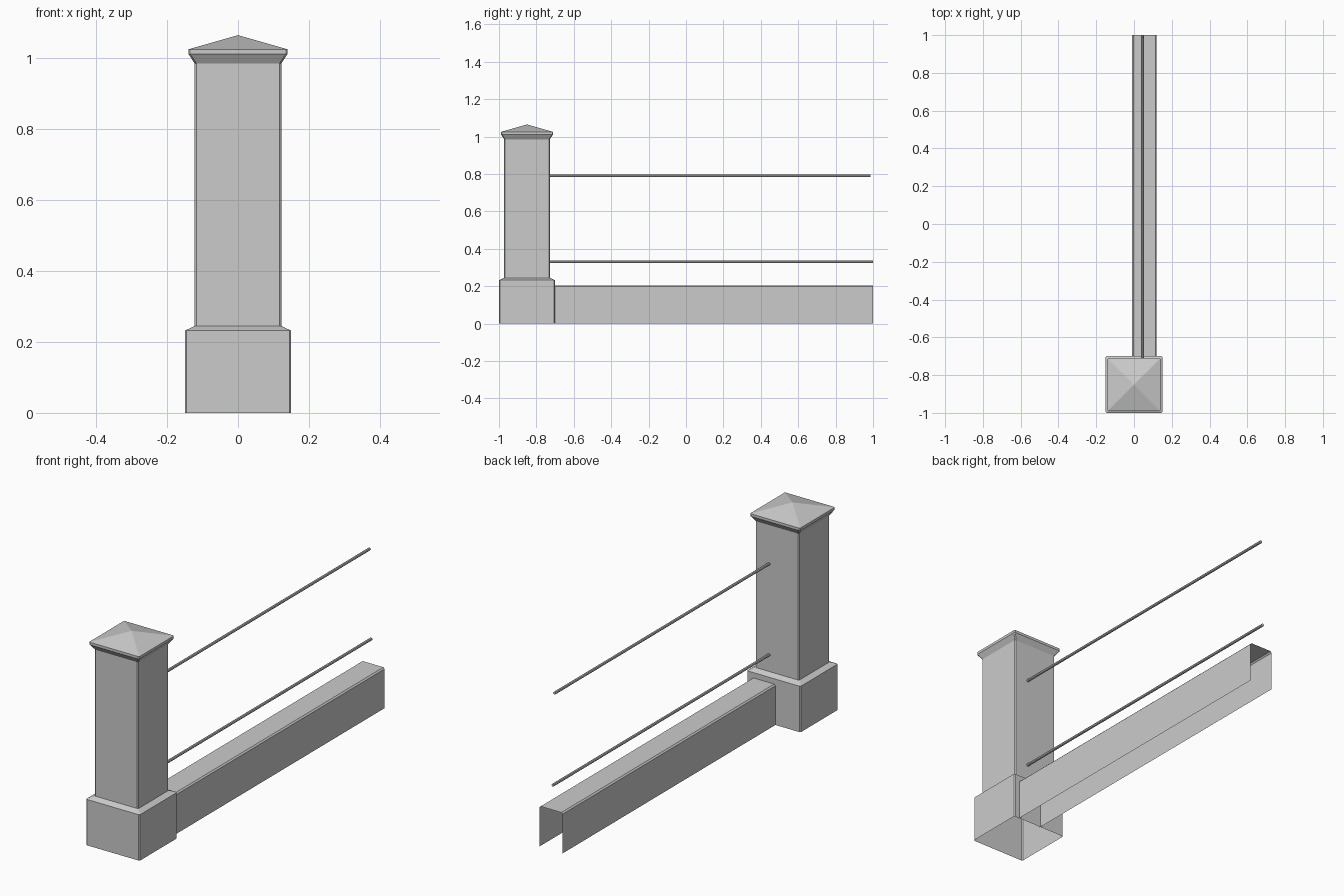
import bpy, bmesh
from mathutils import Matrix, Vector

if "Cube" in bpy.data.objects:
    bpy.data.objects.remove(bpy.data.objects["Cube"])

POST_Y = -0.85
RAIL_X = 0.045


def finish(bm, name):
    me = bpy.data.meshes.new(name)
    bmesh.ops.recalc_face_normals(bm, faces=bm.faces[:])
    bm.to_mesh(me)
    bm.free()
    ob = bpy.data.objects.new(name, me)
    bpy.context.collection.objects.link(ob)
    return ob


def square_loft(name, profile, chamfer=0.005, apex=None):
    """Stack chamfered squares given as (half width, z); open underneath."""
    bm = bmesh.new()
    rings = []
    for h, z in profile:
        k = h - chamfer
        corners = [(h, -k), (h, k), (k, h), (-k, h), (-h, k), (-h, -k), (-k, -h), (k, -h)]
        rings.append([bm.verts.new((x, y + POST_Y, z)) for x, y in corners])
    for a, b in zip(rings, rings[1:]):
        for i in range(8):
            j = (i + 1) % 8
            bm.faces.new((a[i], a[j], b[j], b[i]))
    if apex is not None:
        tip = bm.verts.new((0, POST_Y, apex))
        for i in range(8):
            bm.faces.new((rings[-1][i], rings[-1][(i + 1) % 8], tip))
    return finish(bm, name)


def rail(name, z, y0, y1, radius=0.007):
    bm = bmesh.new()
    m = Matrix.Translation(Vector((RAIL_X, (y0 + y1) / 2, z))) @ Matrix.Rotation(1.5707963, 4, 'X')
    bmesh.ops.create_cone(bm, cap_ends=True, segments=8, radius1=radius,
                          radius2=radius, depth=y1 - y0, matrix=m)
    return finish(bm, name)


# Post: hollow plinth, shaft and flared cap with a pyramid top
square_loft("post_base", [(0.15, 0), (0.15, 0.232), (0.122, 0.245)])
square_loft("post_shaft", [(0.122, 0.245), (0.122, 0.985)])
square_loft("post_cap", [(0.122, 0.985), (0.128, 0.994), (0.137, 1.008),
                         (0.14, 1.012), (0.14, 1.025)], apex=1.065)

# Low wall: open channel with chamfered top edges
bm = bmesh.new()
section = [(-0.01, 0), (-0.01, 0.198), (-0.003, 0.205),
           (0.113, 0.205), (0.12, 0.198), (0.12, 0)]
ends = [[bm.verts.new((x, y, z)) for x, z in section] for y in (-0.705, 1.0)]
for i in range(len(section) - 1):
    bm.faces.new((ends[0][i], ends[0][i + 1], ends[1][i + 1], ends[1][i]))
finish(bm, "low_wall")

# Two thin horizontal rails
rail("upper_rail", 0.79, -0.735, 0.987)
rail("lower_rail", 0.33, -0.735, 1.0)
